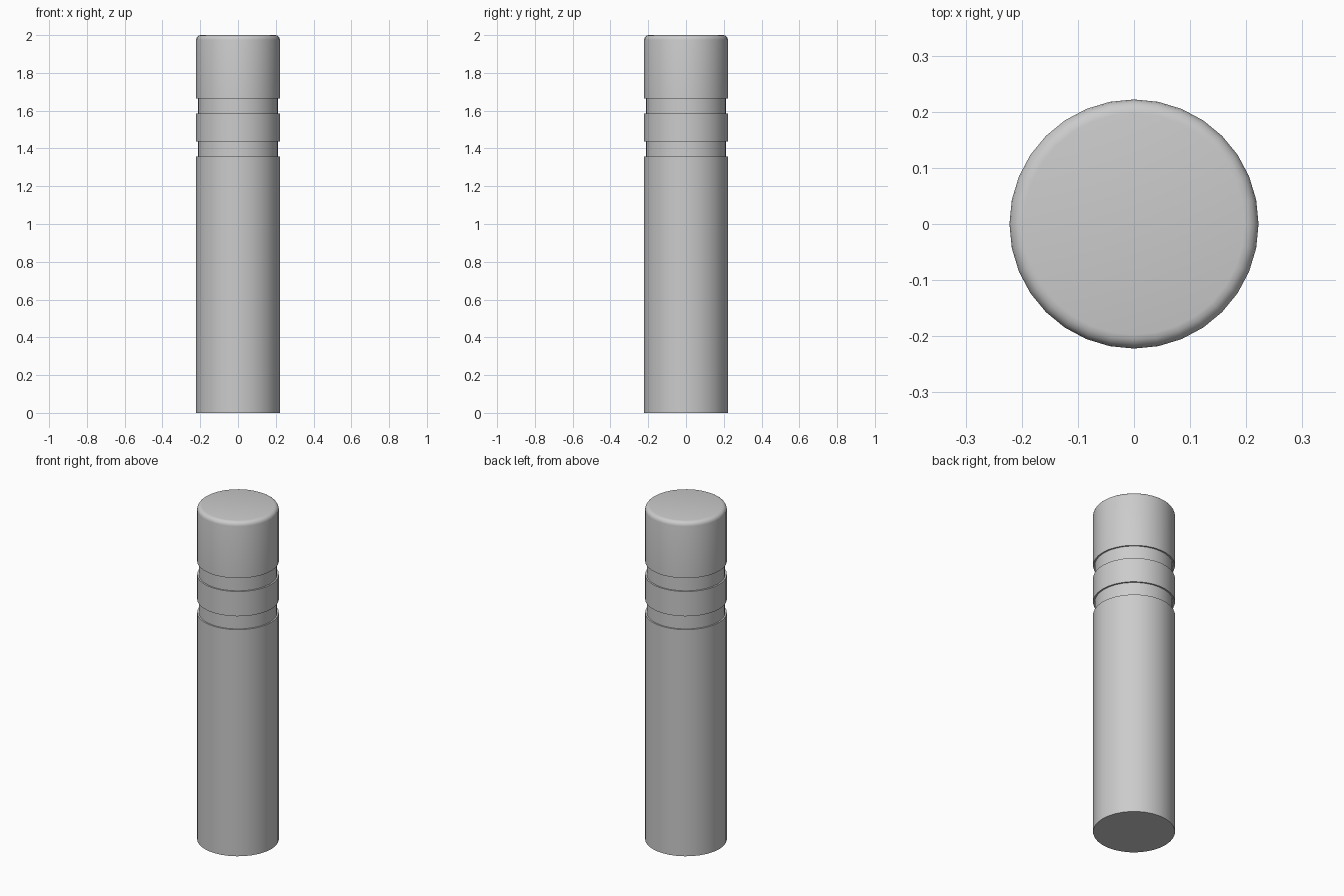
import bpy, bmesh, math

cube = bpy.data.objects.get("Cube")
if cube:
    bpy.data.objects.remove(cube, do_unlink=True)

SIDES = 32
R = 0.222
NECK = 0.213

grey = bpy.data.materials.new("light grey metal")
grey.use_nodes = True
colour = (0.6, 0.6, 0.6, 1)
grey.diffuse_color = colour
grey.node_tree.nodes["Principled BSDF"].inputs["Base Color"].default_value = colour


def cylinder(name, radius, bottom, top, rim=0):
    """Capped cylinder, optionally with a rounded top rim."""
    bm = bmesh.new()
    bmesh.ops.create_cone(bm, cap_ends=True, segments=SIDES, radius1=radius,
                          radius2=radius, depth=top - bottom)
    bmesh.ops.translate(bm, verts=bm.verts, vec=(0, 0, (top + bottom) / 2))
    if rim:
        edges = [e for e in bm.edges if all(v.co.z > top - 0.001 for v in e.verts)]
        bmesh.ops.bevel(bm, geom=edges, offset=rim, segments=4, profile=0.5,
                        affect='EDGES')
    mesh = bpy.data.meshes.new(name)
    bm.to_mesh(mesh)
    bm.free()
    mesh.materials.append(grey)
    obj = bpy.data.objects.new(name, mesh)
    bpy.context.collection.objects.link(obj)
    bpy.ops.object.select_all(action='DESELECT')
    obj.select_set(True)
    bpy.context.view_layer.objects.active = obj
    bpy.ops.object.shade_smooth_by_angle(angle=math.radians(35))
    return obj


# Main post, recessed neck with a raised band, and rounded cap
cylinder("post", R, 0, 1.357)
cylinder("neck", NECK, 1.34, 1.68)
cylinder("band", R, 1.437, 1.585)
cylinder("cap", R, 1.665, 2.0, rim=0.025)
